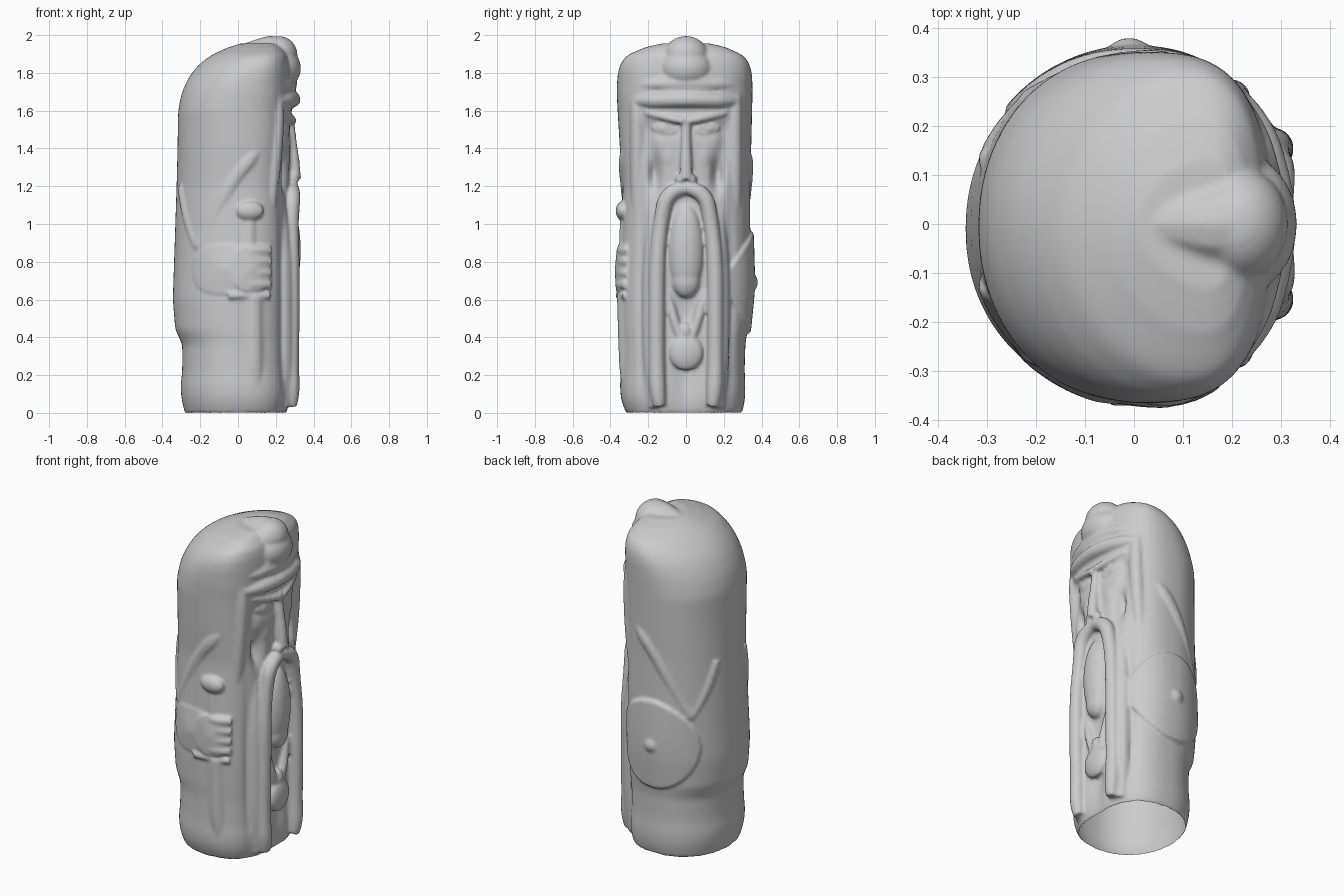
import bpy, bmesh
from math import sin, cos, pi, exp

if "Cube" in bpy.data.objects:
    bpy.data.objects.remove(bpy.data.objects["Cube"])

# Body cross-sections: z, back x, front x, left y, right y (figure faces +x)
SECTIONS = [
    (0.00, -.280, .26, -.315, .295), (0.05, -.295, .275, -.340, .310),
    (0.13, -.305, .28, -.350, .315), (0.22, -.295, .275, -.345, .310),
    (0.38, -.295, .275, -.345, .315), (0.42, -.330, .275, -.350, .325),
    (0.60, -.345, .275, -.355, .335), (0.90, -.335, .275, -.345, .340),
    (1.20, -.325, .27, -.335, .340), (1.40, -.320, .275, -.350, .345),
    (1.60, -.317, .285, -.362, .350), (1.70, -.297, .285, -.367, .352),
    (1.80, -.248, .28, -.362, .350), (1.87, -.180, .27, -.338, .328),
    (1.92, -.100, .255, -.285, .275), (1.955, .01, .20, -.130, .130)]


def raw_section(z):
    z = min(max(z, 0), SECTIONS[-1][0])
    for a, b in zip(SECTIONS, SECTIONS[1:]):
        if z <= b[0]:
            t = (z - a[0]) / (b[0] - a[0])
            return [p + (q - p) * t for p, q in zip(a[1:], b[1:])]


def section(z):
    """Centre x, back and front radii, centre y, half width, back exponent."""
    reach = min(.035, max(.0, 1.955 - z), z + .004)
    rows = [raw_section(z + reach * k / 3) for k in range(-3, 4)]
    xb, xf, yl, yr = [sum(v) / 7 for v in zip(*rows)]
    dome = min(max((z - 1.6) / .25, 0), 1)
    c = max(0, (xb + xf) / 2) + .05 * dome
    return c, c - xb, xf - c, (yl + yr) / 2, (yr - yl) / 2, 2.1 - .25 * dome


def power(v, e):
    return abs(v) ** e * (1 if v >= 0 else -1)


def front(y, z, out=0):
    """Point on the front surface."""
    c, b, f, yc, w, n = section(z)
    u = min(abs((y - yc) / w), .98)
    return (c + f * (1 - u ** 2.6) ** (1 / 2.6) + out, y, z)


def side(x, z, s, out=0):
    """Point on the side surface, s = -1 or 1."""
    c, b, f, yc, w, n = section(z)
    n, a = (2.6, f) if x > c else (n, b)
    u = min(abs((x - c) / a), .98)
    return (x, yc + s * (w * (1 - u ** n) ** (1 / n) + out), z)


# Hollows carved in the front: y, z, y size, z size, depth
HOLLOWS = [(0, .2, .07, .16, .03), (0, .55, .09, .12, .025)]
for s in (-1, 1):
    HOLLOWS += [(s * .11, 1.51, .09, .045, .022), (s * .165, 1.27, .03, .09, .055),
                (s * .235, .6, .02, .45, .012), (s * .2, 1.45, .03, .12, .02)]


def mesh_object(name, bm):
    bmesh.ops.recalc_face_normals(bm, faces=bm.faces)
    me = bpy.data.meshes.new(name)
    bm.to_mesh(me)
    bm.free()
    ob = bpy.data.objects.new(name, me)
    bpy.context.collection.objects.link(ob)
    return ob


def loft(name, rings):
    bm = bmesh.new()
    rows = [[bm.verts.new(p) for p in r] for r in rings]
    n = len(rows[0])
    for a, b in zip(rows, rows[1:]):
        for i in range(n):
            j = (i + 1) % n
            bm.faces.new((a[i], a[j], b[j], b[i]))
    bm.faces.new(rows[0])
    bm.faces.new(rows[-1])
    return mesh_object(name, bm)


def patch(name, x, z, rx, rz, s, edge, rise, e=1):
    """Raised pad wrapped on a side of the body; e < 1 makes it squarer."""
    pad = [[side(x + rx * r * power(cos(t), e), z + rz * r * power(sin(t), e), s, edge + rise * (1 - r))
            for t in [2 * pi * i / 64 for i in range(64)]]
           for r in [.02 + .98 * k / 14 for k in range(15)]]
    pad.append([(p[0] * .6, p[1] * .6, z + (p[2] - z) * .85) for p in pad[-1]])
    return loft(name, pad)


def ball(name, loc, size):
    bm = bmesh.new()
    bmesh.ops.create_uvsphere(bm, u_segments=32, v_segments=20, radius=1)
    for v in bm.verts:
        v.co = [l + c * r for l, c, r in zip(loc, v.co, size)]
    return mesh_object(name, bm)


def tube(name, pts, radii):
    """Smooth rod through control points with a radius at each one."""
    cu = bpy.data.curves.new(name, 'CURVE')
    cu.dimensions = '3D'
    cu.bevel_depth = 1
    cu.bevel_resolution = 4
    cu.use_fill_caps = True
    sp = cu.splines.new('NURBS')
    sp.points.add(len(pts) - 1)
    for p, co, r in zip(sp.points, pts, radii):
        p.co = (*co, 1)
        p.radius = r
    sp.order_u = min(3, len(pts))
    sp.use_endpoint_u = True
    ob = bpy.data.objects.new(name, cu)
    bpy.context.collection.objects.link(ob)
    return ob


# Cloaked column with the hollows pressed in
rings = []
for k in range(181):
    z = 1.955 * k / 180
    c, b, f, yc, w, n = section(z)
    ring = []
    for i in range(160):
        t = 2 * pi * i / 160
        e = 2 / 2.6 if cos(t) > 0 else 2 / n
        x = c + (f if cos(t) > 0 else b) * power(cos(t), e)
        y = yc + w * power(sin(t), e)
        if x > c + .05:
            x -= sum(d * exp(-((y - hy) / sy) ** 2 - ((z - hz) / sz) ** 2)
                     for hy, hz, sy, sz, d in HOLLOWS)
        ring.append((x, y, z))
    rings.append(ring)
body = loft("carved_figure", rings)

# Face, beard and robe, mirrored
for s in (-1, 1):
    tube("hood_edge", [front(s * .255, z, o) for z, o in
                       ((1.08, -.045), (1.25, -.03), (1.45, -.025), (1.65, -.03), (1.82, -.07))],
         [.035, .042, .042, .042, .035])
    tube("brow", [front(s * .01, 1.545, .008), front(s * .09, 1.56, .003),
                  front(s * .21, 1.59, -.014)], [.02, .024, .018])
    ball("eye", front(s * .11, 1.505, -.022), (.022, .045, .02))
    for lid, z in (("upper_lid", 1.545), ("lower_lid", 1.465)):
        tube(lid, [front(s * .05, 1.495, -.014), front(s * .11, z, -.008),
                   front(s * .175, 1.51, -.02)], [.011] * 3)
    ball("cheek", front(s * .085, 1.36, -.045), (.05, .06, .11))
    ball("nostril", (.287, s * .03, 1.235), (.035, .026, .03))
    # Moustache runs down into the robe edge, with a wider panel behind
    tube("moustache", [(.285, 0, 1.19), (.29, s * .1, 1.18), (.28, s * .135, 1.0),
                       (.285, s * .155, .8), (.285, s * .155, .5), (.28, s * .155, .25),
                       (.285, s * .15, .1), (.28, s * .14, .035)],
         [.035, .045, .04, .042, .042, .042, .045, .032])
    tube("robe_panel", [(.225, s * .17, 1.08), (.235, s * .178, .85), (.235, s * .178, .5),
                        (.235, s * .172, .2), (.225, s * .16, .03)], [.03, .052, .055, .055, .045])
    tube("waist_drape", [(.255, s * .1, .64), (.265, s * .075, .52), (.265, s * .03, .4)],
         [.02, .03, .025])
    # Cloak panel hanging to a point over each elbow
    tube("cloak_front_fold", [side(x, z, s, o) for x, z, o in
                              ((.10, 1.40, -.045), (.07, 1.35, -.032), (-.02, 1.24, -.036),
                               (-.1, 1.08, -.038), (-.2, .88, -.042))],
         [.04, .052, .05, .048, .045])
    tube("cloak_back_fold", [side(x, z, s, -.036) for x, z in ((-.29, 1.2), (-.265, 1.02), (-.2, .87))],
         [.03, .04, .036])

tube("nose", [(.27, 0, 1.57), (.283, 0, 1.45), (.297, 0, 1.32), (.298, 0, 1.235)],
     [.026, .025, .032, .036])
ball("beard", (.26, 0, .86), (.072, .095, .25))
ball("beard_tip", (.265, 0, .70), (.055, .075, .09))
ball("medallion", (.275, 0, .32), (.036, .09, .095))
ball("medallion_loop", (.265, 0, .43), (.035, .03, .05))

# Hat, its bands and crest
ball("hat", (.2, 0, 1.74), (.11, .22, .12))
for name, z, r, out in (("hat_band", 1.66, .042, .008), ("hat_upper_band", 1.745, .032, .002)):
    ys = [-.26, -.2, -.1, 0, .1, .2, .26]
    tube(name, [front(y, z - abs(y) * .03, out - abs(y) * .1) for y in ys], [r * .6] + [r] * 5 + [r * .6])
ball("crest", (.225, 0, 1.825), (.108, .14, .11))
ball("crest_knob", (.215, 0, 1.895), (.1, .115, .1))
tube("crest_ridge", [(.03, 0, 1.91), (.12, 0, 1.905), (.2, 0, 1.905), (.25, 0, 1.88)],
     [.045, .085, .097, .08])

# Round shield wrapped on the +y side, with a boss
patch("shield", -.01, .69, .255, .27, 1, .018, .012)
ball("shield_boss", side(-.01, .69, 1, .012), (.045, .032, .045))

# Sleeve, fist and sword on the -y side
patch("sleeve", -.07, .76, .17, .13, -1, .006, .016, .75)
patch("fist", .07, .765, .1, .12, -1, .018, .012, .65)
for z in (.68, .74, .80, .86):
    tube("finger", [side(x, z, -1, o) for x, o in ((.06, 0), (.12, .006), (.168, -.004))],
         [.026, .031, .027])
tube("sword_grip", [side(.06, .85, -1, -.03), side(.06, 1.06, -1, -.03)], [.042, .042])
ball("pommel", side(.062, 1.07, -1, 0), (.075, .036, .05))
tube("crossguard", [side(x, .622, -1, -.002) for x in (-.05, .06, .165)], [.024] * 3)
tube("sword_blade", [side(x, z, -1, -.044) for x, z in
                     ((.08, .62), (.08, .4), (.085, .2), (.09, .06))], [.062, .062, .057, .04])

# Fuse all parts into one softly carved surface
bpy.ops.object.select_all(action='SELECT')
bpy.context.view_layer.objects.active = body
bpy.ops.object.convert(target='MESH')
bpy.context.view_layer.objects.active = body
bpy.ops.object.join()
fuse = body.modifiers.new("fuse", 'REMESH')
fuse.mode = 'VOXEL'
fuse.voxel_size = .009
fuse.use_smooth_shade = True
soften = body.modifiers.new("soften", 'SMOOTH')
soften.factor = .5
soften.iterations = 4
bpy.ops.object.convert(target='MESH')

# The underside is left open
bm = bmesh.new()
bm.from_mesh(body.data)
base = [f for f in bm.faces if f.calc_center_median().z < .012 and f.normal.z < -.8]
bmesh.ops.delete(bm, geom=base, context='FACES')
bm.to_mesh(body.data)
bm.free()
